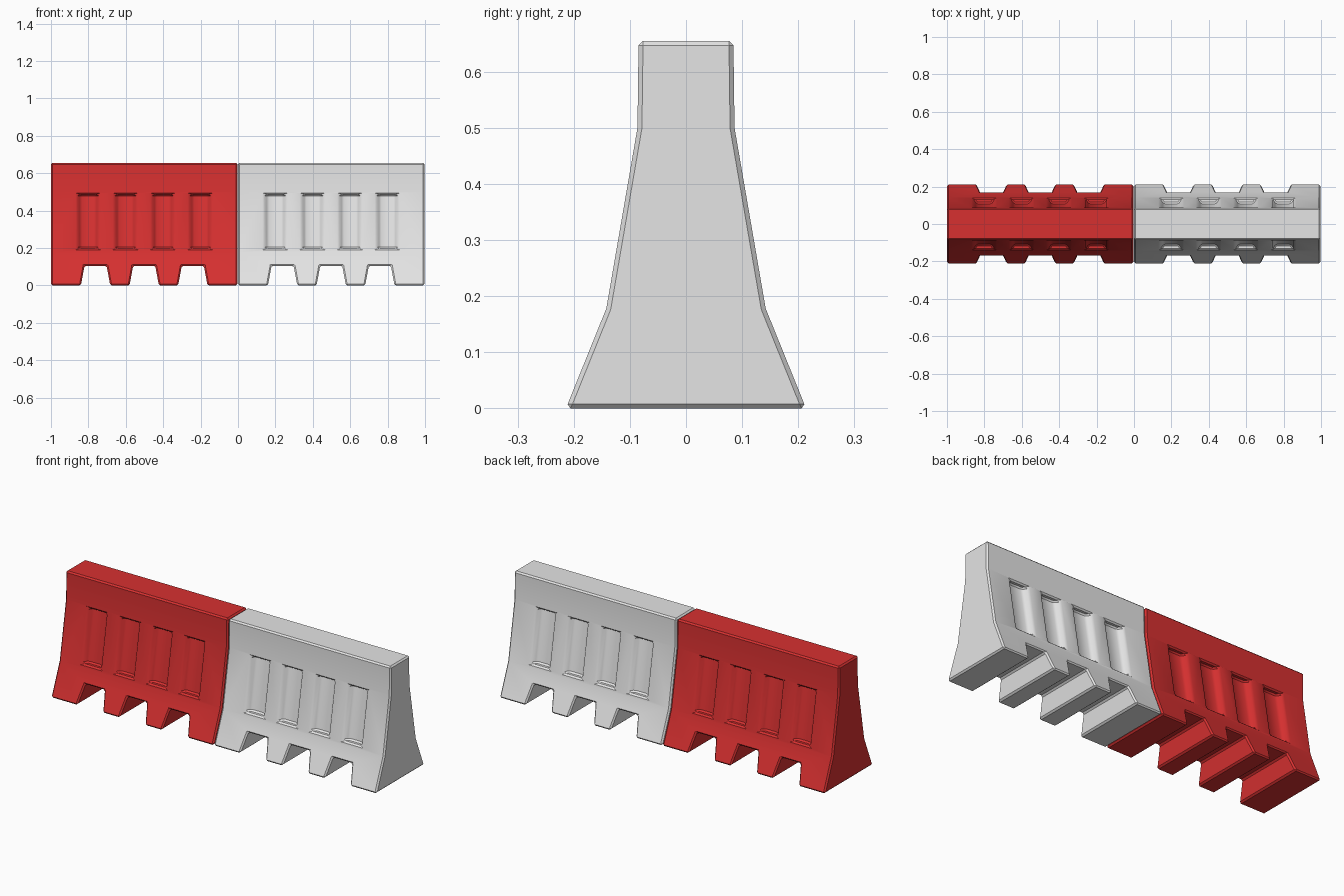
import bpy, math

if "Cube" in bpy.data.objects:
    bpy.data.objects.remove(bpy.data.objects["Cube"])

TOP_Z = 0.655
# half cross-section: (half width in y, z)
HALF = [(0.214, 0.0), (0.142, 0.178), (0.0865, 0.50), (0.0845, TOP_Z)]
LENGTH = 0.997


def make_material(name, rgb):
    m = bpy.data.materials.new(name)
    m.diffuse_color = (*rgb, 1)
    m.use_nodes = True
    m.node_tree.nodes["Principled BSDF"].inputs["Base Color"].default_value = m.diffuse_color
    return m


def prism(a, b):
    """Vertices and faces of a solid between two matching point loops."""
    n = len(a)
    faces = [tuple(range(n))[::-1], tuple(range(n, 2 * n))]
    faces += [(i, (i + 1) % n, n + (i + 1) % n, n + i) for i in range(n)]
    return list(a) + list(b), faces


def make_object(name, solids):
    verts, faces = [], []
    for v, f in solids:
        k = len(verts)
        verts += v
        faces += [tuple(i + k for i in q) for q in f]
    me = bpy.data.meshes.new(name)
    me.from_pydata(verts, [], faces)
    ob = bpy.data.objects.new(name, me)
    bpy.context.collection.objects.link(ob)
    bpy.context.view_layer.objects.active = ob
    bpy.ops.object.select_all(action='DESELECT')
    ob.select_set(True)
    bpy.ops.object.mode_set(mode='EDIT')
    bpy.ops.mesh.select_all(action='SELECT')
    bpy.ops.mesh.normals_make_consistent(inside=False)
    bpy.ops.object.mode_set(mode='OBJECT')
    return ob


def wall_y(z):
    """Half width of the middle slope at height z."""
    (y0, z0), (y1, z1) = HALF[1], HALF[2]
    return y0 + (y1 - y0) * (z - z0) / (z1 - z0)


def notch(cx):
    # forklift slot right through the foot
    pts = [(-0.084, -0.03), (0.084, -0.03), (0.059, 0.105), (-0.059, 0.105)]
    return prism([(cx + x, -0.4, z) for x, z in pts],
                 [(cx + x, 0.4, z) for x, z in pts])


def recess(cx, side):
    # tapered pocket in the sloping wall
    z0, z1, depth, out = 0.198, 0.487, 0.03, 0.03

    def ring(half, offset, dz):
        return [(cx + sx * half, side * (wall_y(z) + offset), z + s * dz)
                for sx, z, s in ((-1, z0, -1), (1, z0, -1), (1, z1, 1), (-1, z1, 1))]
    slope = (0.060 - 0.040) / depth
    return prism(ring(0.040, -depth, 0), ring(0.060 + slope * out, out, 0))


def barrier(name, cx, mat):
    section = HALF + [(-y, z) for y, z in reversed(HALF)]
    body = make_object(name, [prism([(cx - LENGTH / 2, y, z) for y, z in section],
                                    [(cx + LENGTH / 2, y, z) for y, z in section])])
    body.data.materials.append(mat)

    # slots and pockets cut from the body
    cuts = [notch(cx + d) for d in (-0.26, 0, 0.26)]
    cuts += [recess(cx + d, s) for d in (-0.3, -0.1, 0.1, 0.3) for s in (-1, 1)]
    cutter = make_object(name + "_cutter", cuts)
    cutter.hide_render = True

    bpy.ops.object.select_all(action='DESELECT')
    body.select_set(True)
    bpy.context.view_layer.objects.active = body
    cut = body.modifiers.new("cut", 'BOOLEAN')
    cut.operation = 'DIFFERENCE'
    cut.solver = 'EXACT'
    cut.object = cutter
    bpy.ops.object.modifier_apply(modifier="cut")
    bpy.data.objects.remove(cutter)

    # softened moulded edges
    bev = body.modifiers.new("edges", 'BEVEL')
    bev.width = 0.008
    bev.segments = 1
    bev.limit_method = 'ANGLE'
    bev.angle_limit = math.radians(28)
    bpy.ops.object.modifier_apply(modifier="edges")
    bpy.ops.object.shade_smooth_by_angle(angle=math.radians(30))


red = make_material("red plastic", (0.68, 0.03, 0.03))
white = make_material("white plastic", (0.78, 0.78, 0.78))
barrier("red_barrier", -0.5015, red)
barrier("white_barrier", 0.4985, white)
